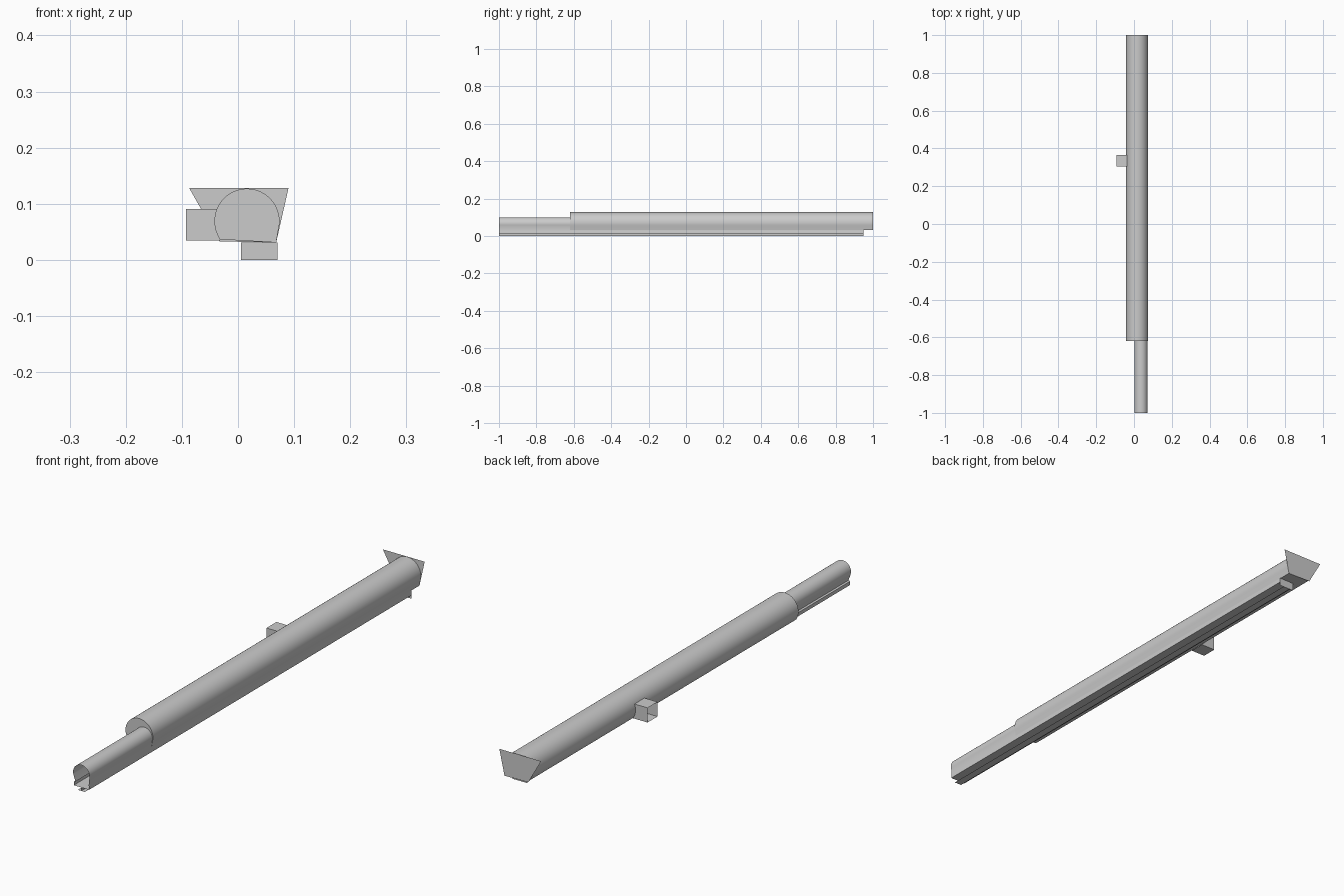
import bpy
import bmesh
from math import sin, cos, radians

if "Cube" in bpy.data.objects:
    bpy.data.objects.remove(bpy.data.objects["Cube"])


def arc(cx, cz, r, a0, a1, n):
    """Points of an arc in the x-z plane, angles in degrees."""
    angles = [radians(a0 + (a1 - a0) * i / n) for i in range(n + 1)]
    return [(cx + r * cos(a), cz + r * sin(a)) for a in angles]


def extrude(name, profile, y0, y1, closed=False, cap0=False, cap1=False):
    """Sheet swept along y from an x-z profile, optionally capped."""
    bm = bmesh.new()
    a = [bm.verts.new((x, y0, z)) for x, z in profile]
    b = [bm.verts.new((x, y1, z)) for x, z in profile]
    n = len(profile)
    for i in range(n if closed else n - 1):
        j = (i + 1) % n
        bm.faces.new((a[i], a[j], b[j], b[i]))
    if cap0:
        bm.faces.new(a[::-1])
    if cap1:
        bm.faces.new(b)
    bmesh.ops.recalc_face_normals(bm, faces=bm.faces)
    return finish(name, bm)


def finish(name, bm):
    mesh = bpy.data.meshes.new(name)
    bm.to_mesh(mesh)
    bm.free()
    obj = bpy.data.objects.new(name, mesh)
    bpy.context.collection.objects.link(obj)
    bpy.ops.object.select_all(action='DESELECT')
    obj.select_set(True)
    bpy.context.view_layer.objects.active = obj
    bpy.ops.object.shade_smooth_by_angle(angle=radians(30))
    return obj


# Large outer housing with a flat underside
outer = [(0.068, 0.031)] + arc(0.016, 0.069, 0.058, -15, 214, 40)
extrude("outer_housing", outer, -0.62, 1.0, closed=True, cap0=True)

# Slim inner tube, open at the front, with straight sides down to the rail
inner = ([(0.070, 0.014), (0.070, 0.022), (0.068, 0.030)]
         + arc(0.037, 0.065, 0.035, -15, 195, 32)
         + [(0.012, 0.030), (0.005, 0.028), (0.005, 0.014)])
extrude("inner_tube", inner, -1.0, 0.95)

# Rail under the tube: web, central fin and foot flange
extrude("rail_web", [(0.005, 0.014), (0.070, 0.014)], -1.0, 0.95)
extrude("rail_fin", [(0.037, 0.001), (0.037, 0.014)], -1.0, 0.95)
extrude("rail_foot", [(0.022, 0.001), (0.052, 0.001)], -1.0, 0.95)


def plate(name, points, y):
    bm = bmesh.new()
    bm.faces.new([bm.verts.new((x, y, z)) for x, z in points])
    return finish(name, bm)


# Flat plates closing the back ends
plate("rail_end_cap", [(0.005, 0.0), (0.005, 0.031), (0.070, 0.031), (0.070, 0.0)], 0.95)
plate("end_plate", [(-0.033, 0.033), (-0.087, 0.128), (0.090, 0.128), (0.068, 0.031)], 1.0)

# Square side socket, open on its outer end
bm = bmesh.new()
ring = [(0.305, 0.035), (0.365, 0.035), (0.365, 0.091), (0.305, 0.091)]
out = [bm.verts.new((-0.093, y, z)) for y, z in ring]
inn = [bm.verts.new((-0.032, y, z)) for y, z in ring]
for i in range(4):
    j = (i + 1) % 4
    bm.faces.new((out[i], out[j], inn[j], inn[i]))
bmesh.ops.recalc_face_normals(bm, faces=bm.faces)
finish("side_socket", bm)
